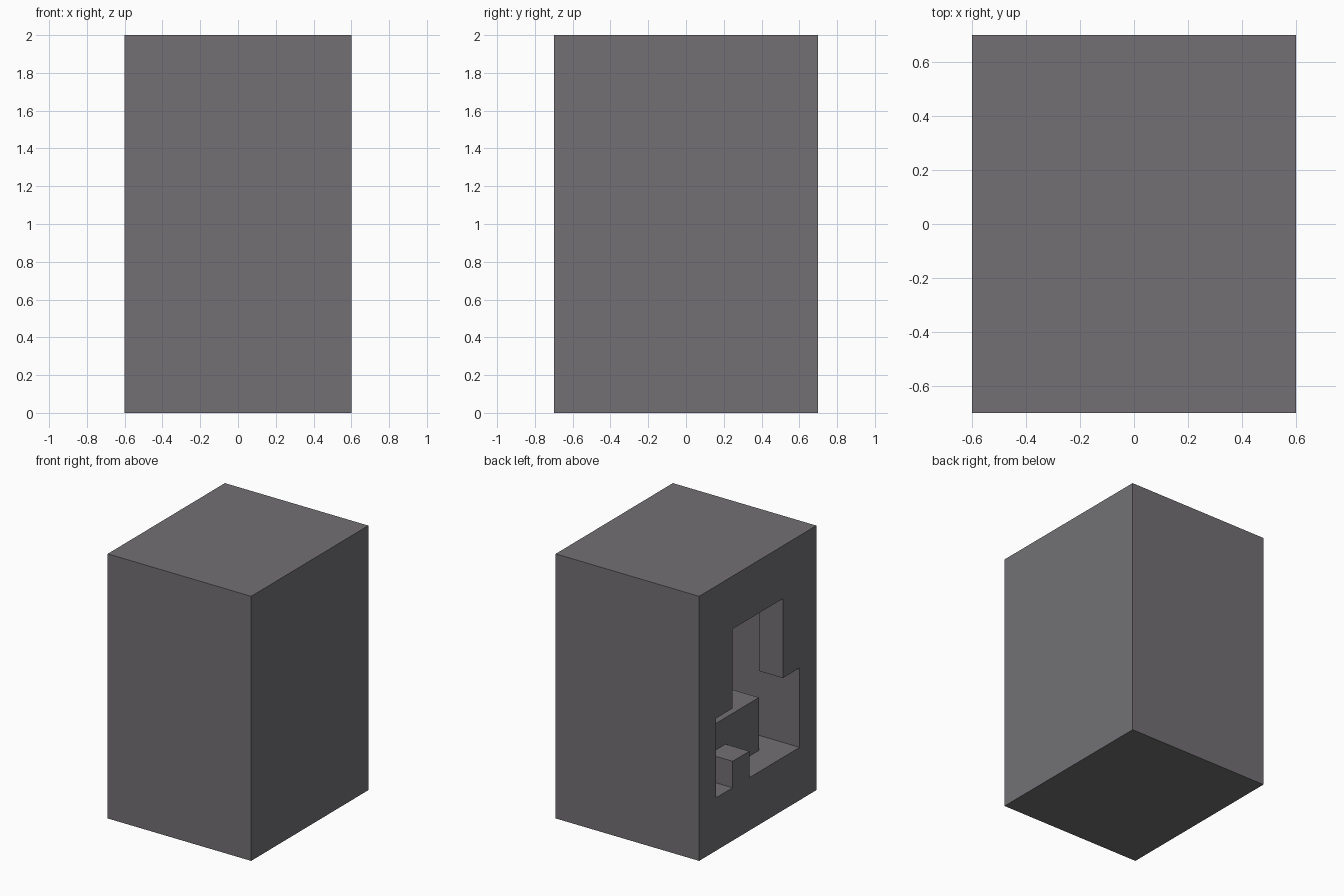
import bpy, bmesh
from mathutils import Vector

if "Cube" in bpy.data.objects:
    bpy.data.objects.remove(bpy.data.objects["Cube"], do_unlink=True)

grey = bpy.data.materials.new("warm_grey")
grey.use_nodes = True
colour = (0.17, 0.163, 0.172, 1)
grey.diffuse_color = colour
grey.node_tree.nodes["Principled BSDF"].inputs["Base Color"].default_value = colour


def prism(name, outline, x0, x1):
    """Extrude a (y, z) outline along x."""
    bm = bmesh.new()
    face = bm.faces.new([bm.verts.new((x0, y, z)) for y, z in outline])
    moved = bmesh.ops.extrude_face_region(bm, geom=[face])["geom"]
    bmesh.ops.translate(bm, vec=Vector((x1 - x0, 0, 0)),
                        verts=[v for v in moved if isinstance(v, bmesh.types.BMVert)])
    bmesh.ops.recalc_face_normals(bm, faces=bm.faces)
    mesh = bpy.data.meshes.new(name)
    bm.to_mesh(mesh)
    bm.free()
    mesh.materials.append(grey)
    obj = bpy.data.objects.new(name, mesh)
    bpy.context.collection.objects.link(obj)
    return obj


def rect(y0, y1, z0, z1):
    return [(y0, z0), (y1, z0), (y1, z1), (y0, z1)]


def cut(target, cutter):
    mod = target.modifiers.new("cut", 'BOOLEAN')
    mod.operation = 'DIFFERENCE'
    mod.solver = 'EXACT'
    mod.object = cutter
    bpy.context.view_layer.objects.active = target
    bpy.ops.object.modifier_apply(modifier=mod.name)
    bpy.data.objects.remove(cutter, do_unlink=True)


# Outer casing
casing = prism("casing", rect(-0.7, 0.7, 0, 2), -0.6, 0.6)

# Inner chamber behind the side wall
cut(casing, prism("chamber_cutter", rect(-0.5, 0.5, 0.4, 1.6), -0.4, 0.4))

# Stepped opening through the wall, with a small notch left standing at its sill
opening = [(0.5, 0.4), (0.5, 1), (0.3, 1), (0.3, 1.6), (-0.3, 1.6), (-0.3, 1),
           (-0.5, 1), (-0.5, 0.4), (0.1, 0.4), (0.1, 0.6), (0.3, 0.6), (0.3, 0.4)]
cut(casing, prism("opening_cutter", opening, -0.7, -0.3))

# Low block standing inside the chamber
prism("inner_block", rect(-0.3, 0.3, 0.4, 0.8), -0.4, 0.4)
